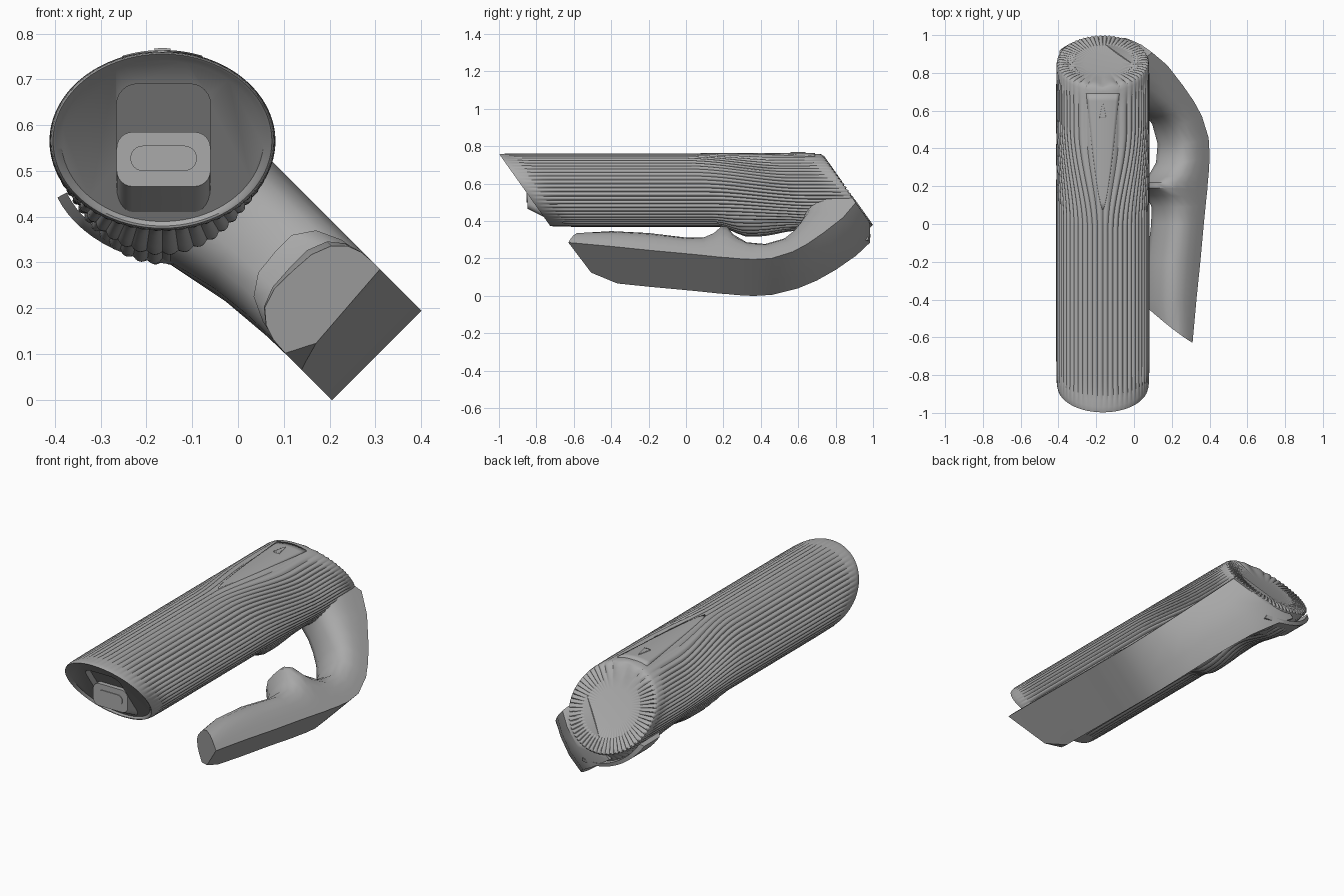
import bpy, bmesh, math
from mathutils import Vector

cube = bpy.data.objects.get("Cube")
if cube:
    bpy.data.objects.remove(cube)

grey = bpy.data.materials.new("plain_grey")
grey.use_nodes = True
grey.diffuse_color = (0.4, 0.4, 0.4, 1)
grey.node_tree.nodes["Principled BSDF"].inputs["Base Color"].default_value = (0.4, 0.4, 0.4, 1)

CX, CZ, A, B = -0.165, 0.565, 0.245, 0.195   # barrel axis and half sizes
SLANT = 0.71                                 # lean of both barrel ends
R2 = math.sqrt(0.5)


def finish(name, bm, angle=35):
    bmesh.ops.recalc_face_normals(bm, faces=bm.faces)
    mesh = bpy.data.meshes.new(name)
    bm.to_mesh(mesh)
    bm.free()
    obj = bpy.data.objects.new(name, mesh)
    bpy.context.collection.objects.link(obj)
    mesh.materials.append(grey)
    smooth(obj, angle)
    return obj


def smooth(obj, angle=35):
    bpy.ops.object.select_all(action="DESELECT")
    obj.select_set(True)
    bpy.context.view_layer.objects.active = obj
    bpy.ops.object.shade_smooth_by_angle(angle=math.radians(angle))


def loft(bm, rings):
    """Skin closed rings of equal length and cap both ends."""
    loops = [[bm.verts.new(p) for p in ring] for ring in rings]
    for r, s in zip(loops, loops[1:]):
        for i in range(len(r)):
            j = (i + 1) % len(r)
            bm.faces.new((r[i], r[j], s[j], s[i]))
    bm.faces.new(loops[0][::-1])
    bm.faces.new(loops[-1])


def ramp(x, x0, x1):
    t = min(1, max(0, (x - x0) / (x1 - x0)))
    return t * t * (3 - 2 * t)


def on_barrel(angle, scale, y0):
    """Point on the leaning elliptical barrel, angle measured from the top."""
    z = B * scale * math.cos(angle)
    return Vector((CX + A * scale * math.sin(angle), y0 - SLANT * z, CZ + z))


def rounded_block(name, x0, x1, z0, z1, y0, y1, radius, lean=0.0, drop=0.0):
    """Rounded rectangle pushed from y0 to y1; its far side may lean or drop."""
    outline = []
    corners = [(x1, z1, -1, -1), (x0, z1, 1, -1), (x0, z0, 1, 1), (x1, z0, -1, 1)]
    for q, (x, z, sx, sz) in enumerate(corners):
        for k in range(7):
            t = math.radians(90 * q + 15 * k)
            outline.append((x + radius * (sx + math.cos(t)), z + radius * (sz + math.sin(t))))
    bm = bmesh.new()
    loft(bm, [[(x, y0, z) for x, z in outline],
              [(x, y1 - lean * (z - CZ), z - drop * (z < (z0 + z1) / 2)) for x, z in outline]])
    return finish(name, bm)


# Ribbed barrel: ribs spread around the top panel and swell under the rear
RIBS, STEP = 54, 8
stations = [(-0.848, 0.9, 0), (-0.86, 0.95, 0), (-0.862, 0.975, 0), (-0.85, 0.99, 0)]
stations += [(-0.83 + 1.67 * i / 48, 1, 0) for i in range(49)]
stations += [(0.858, 0.985, 0), (0.866, 0.95, 0.9), (0.866, 0.85, 1), (0.863, 0.72, 0.6),
             (0.857, 0.58, 0), (0.853, 0.4, 0)]
rings = []
for y0, scale, radial in stations:
    rib = 0.036 * ramp(y0, -0.86, -0.7) * (1 - 0.8 * ramp(y0, 0.72, 0.84))
    swell = 0.27 * ramp(y0, 0.04, 0.15) * (1 - 0.6 * ramp(y0, 0.2, 0.45))
    swell += 0.27 * ramp(y0, 0.45, 0.68)
    swell *= 1 - ramp(y0, 0.74, 0.86)
    spread = 0.42 * ramp(y0, 0.1, 0.62)
    ring = []
    for k in range(RIBS * STEP):
        t = 2 * math.pi * k / (RIBS * STEP)
        side = 1 if t <= math.pi else -1
        t = t if side > 0 else 2 * math.pi - t
        t += spread * (1 - math.exp(-t / 0.12)) * (1 - t / math.pi)
        wave = abs(math.sin(math.pi * k / STEP))
        bulge = swell * max(0, -math.cos(t)) ** 5
        p = on_barrel(side * t, scale * (1 + bulge) + (scale == 1) * rib * (wave - 0.8), y0)
        p.y += 0.011 * radial * (wave - 0.8)
        ring.append(p)
    rings.append(ring)
bm = bmesh.new()
loft(bm, rings)
barrel = finish("ribbed_barrel", bm, 40)

# Socket recess in the front end
cutter = rounded_block("socket_cutter", -0.265, -0.06, 0.468, 0.69, -1.2, -0.81, 0.045, SLANT)
cutter.hide_render = True
cut = barrel.modifiers.new("socket", "BOOLEAN")
cut.operation, cut.solver, cut.object = "DIFFERENCE", "EXACT", cutter
bpy.context.view_layer.objects.active = barrel
bpy.ops.object.modifier_apply(modifier="socket")
bpy.data.objects.remove(cutter)
smooth(barrel, 40)

# Charging block and its slot
rounded_block("socket_block", -0.265, -0.06, 0.466, 0.585, -0.848, -0.72, 0.035, drop=0.065)
rounded_block("socket_slot", -0.235, -0.09, 0.5, 0.555, -0.852, -0.844, 0.027)


def top_plate(name, y0, y1, half, power, lift):
    """Tapered plate that follows the curve of the barrel top."""
    bm = bmesh.new()
    rows = []
    for i in range(17):
        t = 0.01 + 0.99 * i / 16
        row = []
        for j in range(-5, 6):
            x = half * t ** power * j / 5
            z = B * math.sqrt(1 - (x / A) ** 2) + lift
            row.append(bm.verts.new((CX + x, y0 + (y1 - y0) * t, CZ + z)))
        rows.append(row)
    for r, s in zip(rows, rows[1:]):
        for j in range(10):
            bm.faces.new((r[j], r[j + 1], s[j + 1], s[j]))
    obj = finish(name, bm)
    solid = obj.modifiers.new("thickness", "SOLIDIFY")
    solid.thickness, solid.offset = 0.016, -1


top_plate("control_panel", 0.07, 0.69, 0.088, 0.7, 0.004)
top_plate("control_button", 0.64, 0.56, 0.018, 0.8, 0.008)

# Handle: each station gives inner y, depth; outer y, depth; right half width
handle = [
    (-0.66, 0.435, -0.66, 0.53, 0.138), (-0.58, 0.412, -0.58, 0.54, 0.138),
    (-0.4, 0.392, -0.4, 0.563, 0.138), (-0.2, 0.405, -0.2, 0.592, 0.138),
    (0.0, 0.44, 0.0, 0.618, 0.138), (0.09, 0.44, 0.1, 0.632, 0.138),
    (0.15, 0.4, 0.14, 0.638, 0.138), (0.19, 0.345, 0.18, 0.644, 0.138),
    (0.22, 0.345, 0.22, 0.648, 0.138), (0.25, 0.41, 0.28, 0.656, 0.138),
    (0.32, 0.475, 0.36, 0.662, 0.138), (0.42, 0.49, 0.46, 0.654, 0.138),
    (0.52, 0.45, 0.6, 0.604, 0.138), (0.57, 0.39, 0.7, 0.545, 0.138),
    (0.6, 0.33, 0.8, 0.463, 0.14), (0.625, 0.27, 0.91, 0.345, 0.15),
    (0.65, 0.2, 0.985, 0.22, 0.175), (0.66, 0.1, 0.985, 0.1, 0.2)]
# Section: share of the way to the outer side, share of the half width
section = [(1, -1), (1, -0.3), (1, 0.4), (1, 1), (0.75, 1), (0.5, 0.98), (0.28, 0.9),
           (0.1, 0.72), (0, 0.4), (0, 0), (0.02, -0.4), (0.12, -0.72), (0.3, -0.9),
           (0.5, -0.98), (0.75, -1)]
rings = []
for yi, ui, yo, uo, right in handle:
    ring = []
    for t, share in section:
        y, u = yi + (yo - yi) * t, ui + (uo - ui) * t
        v = share * (0.138 if share > 0 else right)
        y -= 0.07 * t * max(0, share) * ramp(yo, 0.4, 0.85)
        ring.append((CX + (u + v) * R2, y, CZ + (v - u) * R2))
    rings.append(ring)
bm = bmesh.new()
loft(bm, rings)
# Trim the grip tip, its lower corner and the end beside the barrel
trims = [((0.311, -0.63, 0.284), (-0.27, -0.36, -0.04)), ((0, -0.51, 0.125), (0, -0.38, -0.92)),
         ((0, 0.86, CZ), (0, 1, SLANT))]
for point, normal in trims:
    cut = bmesh.ops.bisect_plane(bm, geom=bm.verts[:] + bm.edges[:] + bm.faces[:],
                                 plane_co=point, plane_no=normal, clear_outer=True)
    edges = [e for e in cut["geom_cut"] if isinstance(e, bmesh.types.BMEdge)]
    bmesh.ops.holes_fill(bm, edges=edges)
finish("handle", bm, 40)

# Saddle fin wrapping under the rear of the barrel
rings = []
for i in range(15):
    f = i / 14
    angle = math.radians(236 - 73 * f)
    s = 1.13 + 0.31 * f
    rings.append([on_barrel(angle, s - 0.1, 0.68 - 0.08 * f), on_barrel(angle, s, 0.7 - 0.08 * f),
                  on_barrel(angle, s, 0.83 - 0.05 * f), on_barrel(angle, s - 0.1, 0.85 - 0.05 * f)])
bm = bmesh.new()
loft(bm, rings)
finish("saddle_fin", bm)
